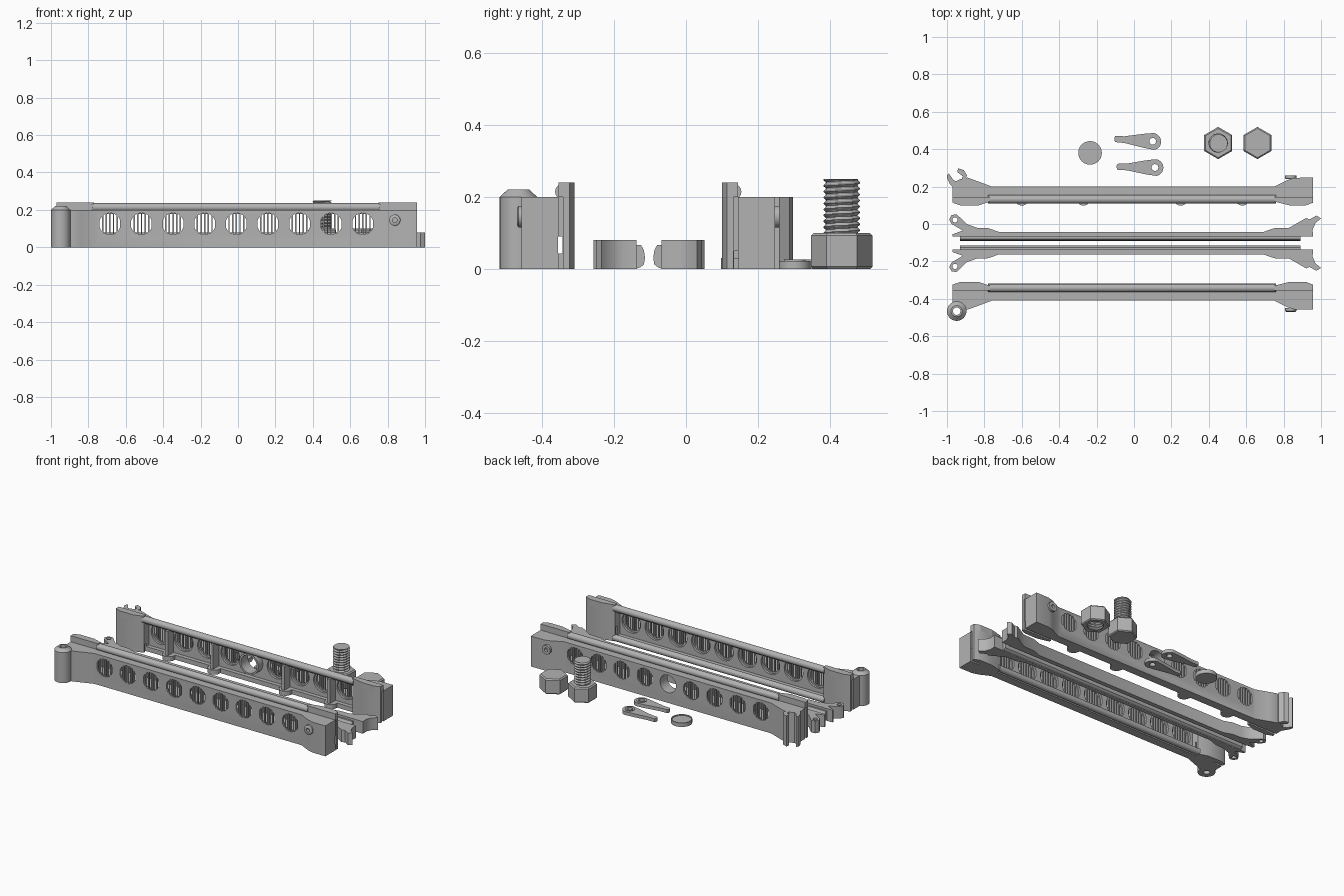
import bpy, bmesh, math
from mathutils import Matrix, Vector

cube = bpy.data.objects.get("Cube")
if cube:
    bpy.data.objects.remove(cube, do_unlink=True)

grey = bpy.data.materials.new("plain grey")
grey.use_nodes = True
grey.diffuse_color = (0.45, 0.45, 0.45, 1)
grey.node_tree.nodes["Principled BSDF"].inputs["Base Color"].default_value = (0.45, 0.45, 0.45, 1)


def finish(name, bm):
    bmesh.ops.remove_doubles(bm, verts=bm.verts, dist=1e-5)
    bmesh.ops.recalc_face_normals(bm, faces=bm.faces)
    mesh = bpy.data.meshes.new(name)
    bm.to_mesh(mesh)
    bm.free()
    mesh.materials.append(grey)
    obj = bpy.data.objects.new(name, mesh)
    bpy.context.collection.objects.link(obj)
    return obj


def add_prism(bm, pts, z0, z1, to=lambda x, y, z: (x, y, z)):
    low = [bm.verts.new(to(x, y, z0)) for x, y in pts]
    high = [bm.verts.new(to(x, y, z1)) for x, y in pts]
    bm.faces.new(low)
    bm.faces.new(high)
    for i in range(len(pts)):
        j = (i + 1) % len(pts)
        bm.faces.new((low[i], low[j], high[j], high[i]))


def prism(name, pts, z0, z1, to=lambda x, y, z: (x, y, z)):
    bm = bmesh.new()
    add_prism(bm, pts, z0, z1, to)
    return finish(name, bm)


def rect(x0, x1, y0, y1):
    return [(x0, y0), (x1, y0), (x1, y1), (x0, y1)]


def disc(cx, cy, r, n=32):
    return [(cx + r * math.cos(2 * math.pi * i / n), cy + r * math.sin(2 * math.pi * i / n)) for i in range(n)]


def lathe(name, profile, centre, n=32, closed=True, axis_y=False):
    """Revolve (radius, height) points; a closed profile makes a ring."""
    bm = bmesh.new()
    rings = []
    for r, h in profile:
        rings.append([bm.verts.new((r * math.sin(2 * math.pi * i / n), r * math.cos(2 * math.pi * i / n), h))
                      for i in range(n)])
    pairs = list(zip(rings, rings[1:]))
    if closed:
        pairs.append((rings[-1], rings[0]))
    else:
        bm.faces.new(rings[0])
        bm.faces.new(rings[-1])
    for a, b in pairs:
        for i in range(n):
            j = (i + 1) % n
            bm.faces.new((a[i], a[j], b[j], b[i]))
    if axis_y:
        bmesh.ops.rotate(bm, verts=bm.verts, matrix=Matrix.Rotation(math.pi / 2, 3, "X"))
    bmesh.ops.translate(bm, verts=bm.verts, vec=Vector(centre))
    return finish(name, bm)


def cut(obj, cutter):
    mod = obj.modifiers.new("cut", "BOOLEAN")
    mod.operation, mod.solver, mod.object = "DIFFERENCE", "EXACT", cutter
    bpy.context.view_layer.objects.active = obj
    bpy.ops.object.modifier_apply(modifier=mod.name)
    bpy.data.objects.remove(cutter, do_unlink=True)


def smooth(*objs):
    bpy.ops.object.select_all(action="DESELECT")
    for o in objs:
        o.select_set(True)
    bpy.context.view_layer.objects.active = objs[0]
    bpy.ops.object.shade_smooth_by_angle(angle=math.radians(35))


# Handle halves: the outline is (x, depth), depth counted from the mating face
OUTLINE = [(-.97, .045), (-.97, .12), (-.93, .14), (-.89, .148), (-.84, .13), (-.76, .1), (.75, .1), (.82, .135),
           (.86, .147), (.957, .148), (.957, .045), (.9, .045), (.9, .032), (.957, .032), (.957, .014),
           (.92, 0), (.83, 0), (.75, .02), (.75, .045), (-.77, .045), (-.77, .02), (-.83, 0), (-.93, 0),
           (-.97, .014), (-.97, .032), (-.91, .032), (-.91, .045)]
FLANGES = {"left": [(.957, .045), (.957, .014), (.92, 0), (.83, 0), (.75, .02), (.75, .045)],
           "right": [(-.97, .045), (-.97, .014), (-.93, 0), (-.83, 0), (-.77, .02), (-.77, .045)]}
HOLES = [-.685 + .169 * i for i in range(9)]
HOLE_Z, HOLE_R = .125, .058


def handle(label, base, sign, open_centre, groove):
    def flat(x, d, z):
        return (x, base + sign * d, z)

    def through(x, z, d):
        return (x, base + sign * d, z)

    body = prism(label + "_handle", OUTLINE, 0, .2, flat)
    # Hollow inside, lengthwise groove
    cut(body, prism("recess", rect(-.77, .75, -.05, .072), .03, .178, flat))
    cut(body, prism("groove", rect(-1.1, 1.1, .034, .046), *groove, flat))
    # Round pockets with slatted openings
    bm = bmesh.new()
    for x in HOLES:
        add_prism(bm, disc(x, HOLE_Z, .068), .05, .086, through)
    cut(body, finish("pockets", bm))
    bm = bmesh.new()
    for i, x in enumerate(HOLES):
        if open_centre and i == 4:
            add_prism(bm, disc(x, HOLE_Z, HOLE_R), .06, .12, through)
            continue
        for k in range(6):
            xs = [(k - 2.5) * .0195 + s * .006 for s in (-1, 0, 1)]
            hs = [math.sqrt(max(HOLE_R ** 2 - u * u, 1e-4)) for u in xs]
            pts = [(x + u, HOLE_Z - h) for u, h in zip(xs, hs)]
            pts += [(x + u, HOLE_Z + h) for u, h in reversed(list(zip(xs, hs)))]
            add_prism(bm, pts, .06, .12, through)
    cut(body, finish("slits", bm))
    # Raised end flanges and rounded top rail
    for side, pts in FLANGES.items():
        prism(f"{label}_{side}_flange", pts, .2, .24, flat)
    rail = prism(label + "_top_rail", disc(base + sign * .032, .214, .022, 16), -.78, .76, lambda y, z, x: (x, y, z))
    # Pivot screw on the outer face
    y = base + sign * .15
    screw = lathe(label + "_screw", [(.012, -.01), (.03, -.01), (.03, .006), (.024, .01), (.012, .01)],
                  (.838, y, .145), axis_y=True)
    smooth(body, rail, screw)
    return flat


handle("front", -.31, -1, False, (.042, .09))
back = handle("back", .1, 1, True, (-.1, .05))

# Front half: lower rail and hinge barrel
rail = prism("front_lower_rail", disc(-.338, .02, .02, 16), -.78, .76, lambda y, z, x: (x, y, z))
barrel = lathe("hinge_barrel", [(.02, 0), (.052, 0), (.052, .2), (.03, .22), (.02, .22)], (-.948, -.466, 0))
smooth(rail, barrel)

# Back half: ribs with rounded feet, centre boss, hooked end
for i, x in enumerate((-.6, -.27, .25, .58)):
    prism(f"rib_{i + 1}", rect(x - .01, x + .01, .012, .08), .02, .19, back)
    foot = [(x + .04 * math.cos(a), .04 - .042 * math.sin(a)) for a in [math.pi * k / 8 for k in range(9)]]
    prism(f"rib_foot_{i + 1}", foot + [(x - .04, .06), (x + .04, .06)], 0, .03, back)
boss = lathe("centre_boss", [(HOLE_R, -.03), (.07, -.03), (.07, .035), (HOLE_R, .035)],
             (HOLES[4], .16, HOLE_Z), axis_y=True)
smooth(boss)
prism("hooked_end", [(-1, .262), (-.99, .27), (-.965, .235), (-.93, .22), (-.915, .255), (-.945, .278), (-.94, .298),
                     (-.91, .288), (-.893, .26), (-.9, .238), (-.86, .228), (-.86, .18), (-.955, .18),
                     (-.985, .215), (-1, .245)], 0, .2)

# Pair of liner arms, mirrored across their shared centre line
ARM = [(-.97, -.068), (-.97, -.055), (-.915, -.035), (-.975, .0), (-.988, .025), (-.975, .048), (-.95, .052),
       (-.93, .035), (-.895, .0), (-.84, -.02), (-.78, -.022), (-.72, -.043), (.69, -.043), (.75, -.022),
       (.83, -.02), (.92, .032), (.94, .025), (.975, .045), (1, .03), (.97, .005), (.955, -.03), (.957, -.068)]
MID = -.1025
for label, s in (("back", 1), ("front", -1)):
    def side(x, y, z):
        return (x, MID + s * (y - MID), z)
    arm = prism(label + "_liner_arm", ARM, 0, .08, side)
    cut(arm, prism("eye", disc(-.957, .022, .014, 20), -.1, .2, side))
    smooth(arm)
    ridge = [(-.066, 0), (-.078, .004), (-.088, .012), (-.091, .03), (-.088, .052), (-.08, .066), (-.066, .066)]
    prism(label + "_liner_ridge", ridge, -.93, .89, lambda y, z, x: side(x, y, z))

# Two small levers with eyes
for i, (ex, ey, dy) in enumerate(((.112, .302, .004), (.1, .442, .012))):
    tail = [(-.205, -.006), (-.2, -.016), (-.15, -.018), (-.05, -.037), (0, -.044)]
    round_end = [(.045 * math.sin(a), -.045 * math.cos(a)) for a in [math.pi * k / 14 for k in range(1, 14)]]
    pts = tail + round_end + [(x, -y) for x, y in reversed(tail)]
    lever = prism(f"lever_{i + 1}", [(ex + x, ey + y - dy * x / .2) for x, y in pts], 0, .022)
    cut(lever, prism("eye", disc(ex + .0, ey, .018), -.1, .2))
    collar = lathe(f"lever_collar_{i + 1}", [(.018, 0), (.03, 0), (.03, .026), (.018, .026)], (ex, ey, 0))
    smooth(lever, collar)

# Shallow cap
cap = lathe("round_cap", [(.001, 0), (.063, 0), (.063, .026), (.057, .026), (.057, .02), (.001, .02)],
            (-.235, .38, 0), 40, closed=False)
smooth(cap)


# Bolt and nut
def thread(name, x, y, z0, z1, r):
    n, pitch, per = 32, .0165, 6
    rows = int((z1 - z0) / pitch * per)
    bm = bmesh.new()
    grid = []
    for k in range(rows + 1):
        z = z0 + (z1 - z0) * k / rows
        ring = []
        for i in range(n):
            t = ((z - z0) / pitch - i / n) % 1
            rad = r - .009 + .018 * min(t, 1 - t)
            a = 2 * math.pi * i / n
            ring.append(bm.verts.new((x + rad * math.cos(a), y + rad * math.sin(a), z)))
        grid.append(ring)
    bm.faces.new(grid[0])
    bm.faces.new(grid[-1])
    for a, b in zip(grid, grid[1:]):
        for i in range(n):
            j = (i + 1) % n
            bm.faces.new((a[i], a[j], b[j], b[i]))
    return finish(name, bm)


HEX = [(.08, 0), (.086, .006), (.086, .092), (.078, .1)]
lathe("bolt_head", HEX, (.45, .433, 0), 6, closed=False)
thread("bolt_shank", .45, .433, .095, .25, .052)
nut = lathe("blind_nut", HEX, (.66, .433, 0), 6, closed=False)
cut(nut, thread("nut_hole", .66, .433, -.01, .08, .054))
